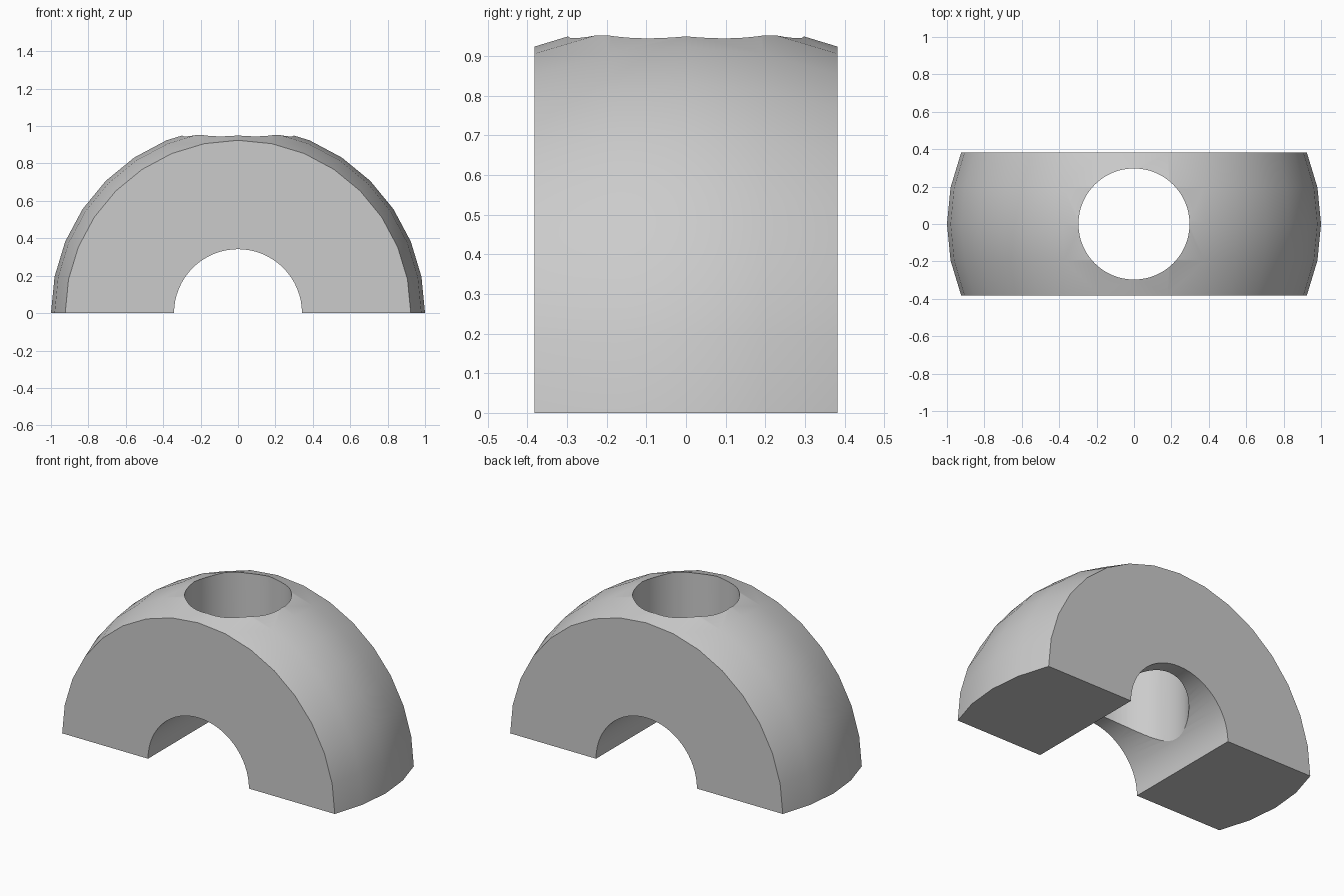
import bpy, bmesh
from math import sin, cos, pi, radians

if "Cube" in bpy.data.objects:
    bpy.data.objects.remove(bpy.data.objects["Cube"])

STEP = pi / 16  # facet step of the ball

# Half ball slice: five half rings around the y axis, closed with flat faces
bm = bmesh.new()
rings = []
for i in range(-2, 3):
    r, y = cos(i * STEP), sin(i * STEP)
    rings.append([bm.verts.new((r * cos(j * STEP), y, r * sin(j * STEP)))
                  for j in range(17)])
for a, b in zip(rings, rings[1:]):
    for j in range(16):
        bm.faces.new((a[j], a[j + 1], b[j + 1], b[j]))
bm.faces.new(rings[0])
bm.faces.new(rings[-1])
bm.faces.new([r[0] for r in rings] + [r[-1] for r in reversed(rings)])
bmesh.ops.recalc_face_normals(bm, faces=bm.faces)
mesh = bpy.data.meshes.new("arched_body")
bm.to_mesh(mesh)
bm.free()
body = bpy.data.objects.new("arched_body", mesh)
bpy.context.collection.objects.link(body)


def bore(name, radius, location, rotation):
    """Drill a round hole through the body."""
    bpy.ops.mesh.primitive_cylinder_add(vertices=64, radius=radius, depth=2,
                                        location=location, rotation=rotation)
    cutter = bpy.context.object
    cutter.name = name
    cutter.hide_render = True
    mod = body.modifiers.new(name, 'BOOLEAN')
    mod.operation = 'DIFFERENCE'
    mod.solver = 'EXACT'
    mod.object = cutter
    bpy.ops.object.select_all(action='DESELECT')
    bpy.context.view_layer.objects.active = body
    body.select_set(True)
    bpy.ops.object.modifier_apply(modifier=name)
    bpy.data.objects.remove(cutter)


# Arch opening from front to back, and the upright hole through the top
bore("arch_cutter", 0.342, (0, 0, 0), (radians(90), 0, 0))
bore("top_hole_cutter", 0.297, (0, 0, 0.5), (0, 0, 0))

bpy.ops.object.shade_smooth_by_angle(angle=radians(30))
